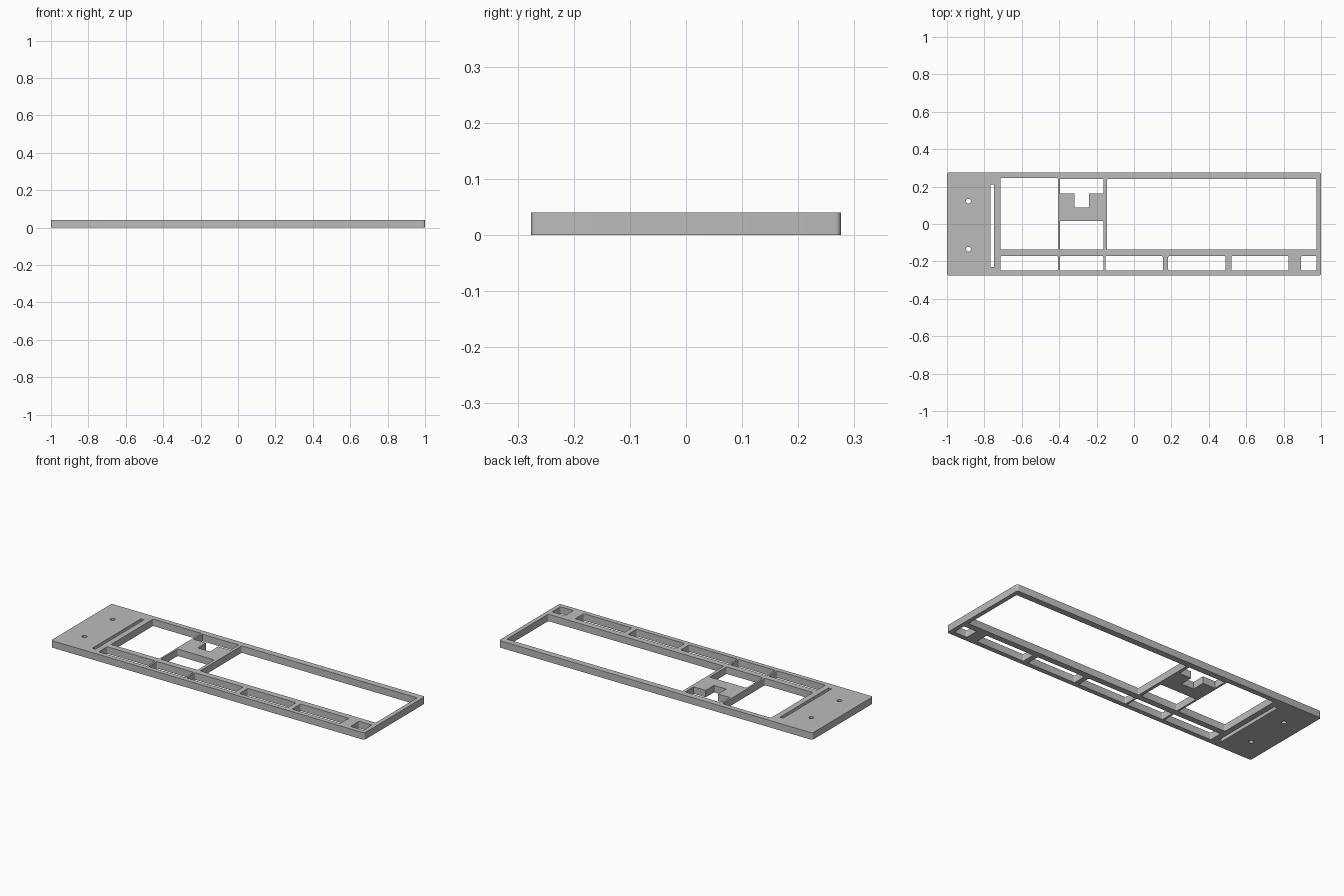
import bpy
from math import cos, sin, pi

cube = bpy.data.objects.get("Cube")
if cube:
    bpy.data.objects.remove(cube)

THICK = 0.04

# Plain grey material
grey = bpy.data.materials.new("light_grey")
grey.use_nodes = True
colour = (0.5, 0.5, 0.5, 1)
grey.diffuse_color = colour
grey.node_tree.nodes["Principled BSDF"].inputs["Base Color"].default_value = colour

# Flat profile: closed outlines inside the outer one become openings
profile = bpy.data.curves.new("frame_plate", "CURVE")
profile.dimensions = "2D"
profile.fill_mode = "BOTH"
profile.extrude = THICK / 2


def outline(points):
    spline = profile.splines.new("POLY")
    spline.points.add(len(points) - 1)
    for p, (x, y) in zip(spline.points, points):
        p.co = (x, y, 0, 1)
    spline.use_cyclic_u = True


def rounded(x0, x1, y0, y1, r, steps=4):
    corners = [(x1 - r, y1 - r), (x0 + r, y1 - r), (x0 + r, y0 + r), (x1 - r, y0 + r)]
    outline([(cx + r * cos((q + i / steps) * pi / 2), cy + r * sin((q + i / steps) * pi / 2))
             for q, (cx, cy) in enumerate(corners) for i in range(steps + 1)])


def round_hole(cx, cy, r, sides=24):
    outline([(cx + r * cos(2 * pi * i / sides), cy + r * sin(2 * pi * i / sides))
             for i in range(sides)])


# Outer edge
rounded(-1, 1, -0.276, 0.276, 0.01)

# Large windows and the small one under the bridge
rounded(-0.714, -0.407, -0.137, 0.246, 0.005)
rounded(-0.396, -0.163, -0.137, 0.016, 0.005)
rounded(-0.145, 0.975, -0.137, 0.24, 0.005)

# Notched window above the bridge
outline([(-0.396, 0.24), (-0.396, 0.163), (-0.318, 0.163), (-0.318, 0.088),
         (-0.24, 0.088), (-0.24, 0.163), (-0.163, 0.163), (-0.163, 0.24)])

# Row of front slots
for x0, x1 in [(-0.714, -0.407), (-0.396, -0.163), (-0.153, 0.154),
               (0.183, 0.49), (0.52, 0.827), (0.893, 0.975)]:
    rounded(x0, x1, -0.249, -0.172, 0.005)

# Narrow slot and screw holes in the end plate
rounded(-0.768, -0.748, -0.23, 0.212, 0.002)
for y in (0.122, -0.135):
    round_hole(-0.885, y, 0.013)

# Turn the profile into a mesh resting on the ground
helper = bpy.data.objects.new("profile_helper", profile)
bpy.context.collection.objects.link(helper)
bpy.context.view_layer.update()
mesh = bpy.data.meshes.new_from_object(
    helper.evaluated_get(bpy.context.evaluated_depsgraph_get()))
bpy.data.objects.remove(helper)
for v in mesh.vertices:
    v.co.z += THICK / 2
mesh.materials.clear()
mesh.materials.append(grey)

plate = bpy.data.objects.new("frame_plate", mesh)
bpy.context.collection.objects.link(plate)
bpy.context.view_layer.objects.active = plate
plate.select_set(True)
bpy.ops.object.shade_smooth_by_angle(angle=pi / 6)
